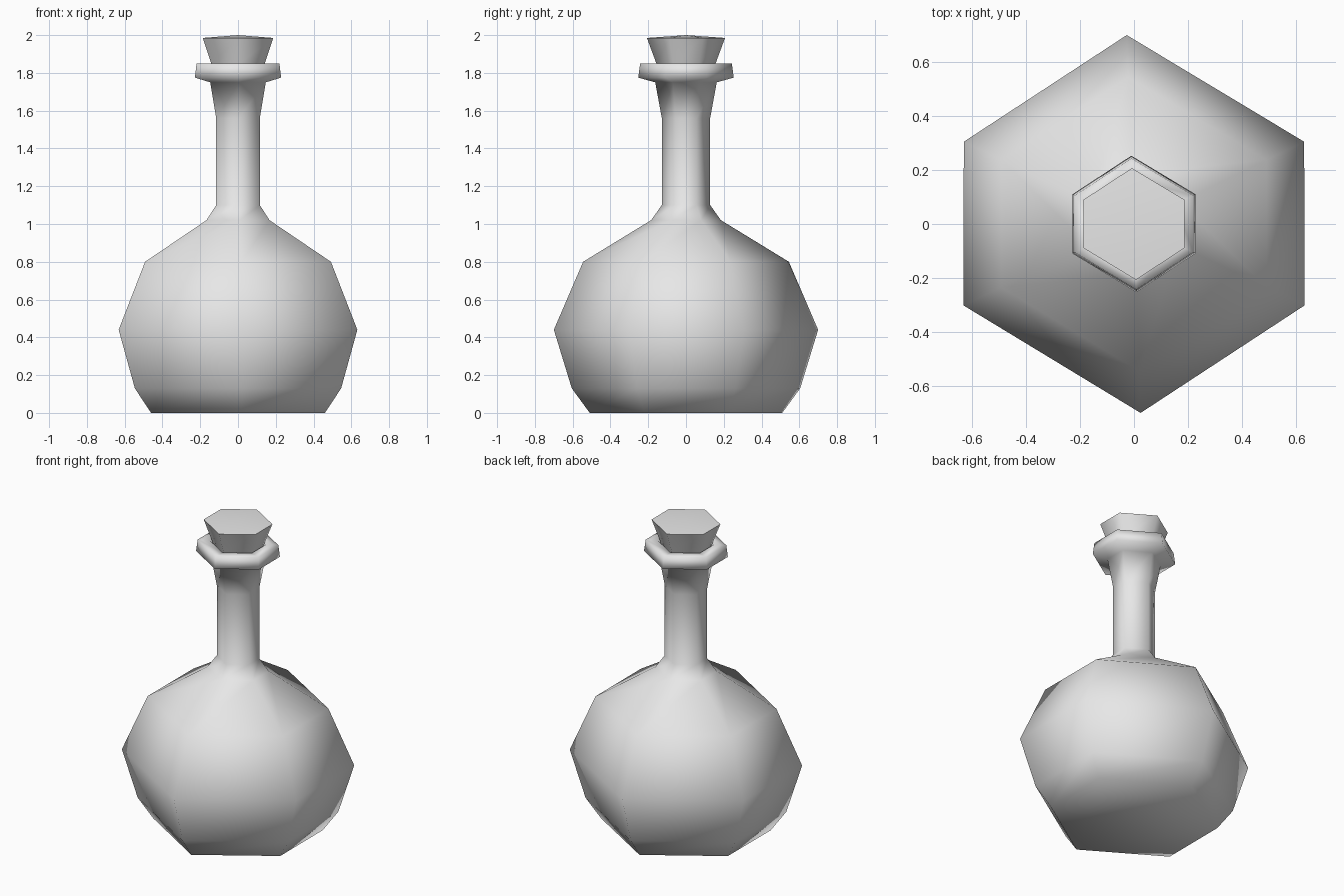
import bpy
import bmesh
import math

old = bpy.data.objects.get("Cube")
if old:
    bpy.data.objects.remove(old, do_unlink=True)

# Corner directions of the slightly irregular six-sided section
CORNERS = [math.radians(a) for a in (25.8, 92.2, 154.2, 205.5, 272, 334.5)]


def make_material(name, rgb):
    mat = bpy.data.materials.new(name)
    mat.use_nodes = True
    mat.diffuse_color = (*rgb, 1)
    mat.node_tree.nodes["Principled BSDF"].inputs["Base Color"].default_value = (*rgb, 1)
    return mat


def six_sided(name, profile, mat, apex=None):
    """Loft (radius, height) pairs into a closed six-sided solid."""
    bm = bmesh.new()
    rings = [[bm.verts.new((r * math.cos(a), r * math.sin(a), z)) for a in CORNERS]
             for r, z in profile]
    n = len(CORNERS)
    for low, high in zip(rings, rings[1:]):
        for i in range(n):
            j = (i + 1) % n
            bm.faces.new((low[i], low[j], high[j], high[i]))
    bm.faces.new(rings[0][::-1])
    if apex is None:
        bm.faces.new(rings[-1])
    else:
        tip = bm.verts.new((0, 0, apex))
        for i in range(n):
            bm.faces.new((rings[-1][i], rings[-1][(i + 1) % n], tip))
    for face in bm.faces:
        face.smooth = True
    mesh = bpy.data.meshes.new(name)
    bm.to_mesh(mesh)
    bm.free()
    mesh.materials.append(mat)
    obj = bpy.data.objects.new(name, mesh)
    bpy.context.collection.objects.link(obj)
    return obj


grey = make_material("plain grey", (0.8, 0.8, 0.8))

# Flask: round belly, shoulder, neck, flared lip and short inner wall
six_sided("flask", [
    (0.51, 0), (0.605, 0.13), (0.70, 0.44), (0.545, 0.80), (0.185, 1.02),
    (0.128, 1.10), (0.128, 1.56), (0.163, 1.75), (0.253, 1.775),
    (0.243, 1.85), (0.17, 1.85), (0.15, 1.76),
], grey)

# Tapered stopper with a faintly raised top
stopper = six_sided("stopper", [(0.13, 1.77), (0.157, 1.85), (0.207, 1.985)], grey, apex=2.0)
bpy.ops.object.select_all(action="DESELECT")
stopper.select_set(True)
bpy.context.view_layer.objects.active = stopper
bpy.ops.object.shade_smooth_by_angle(angle=math.radians(70))
